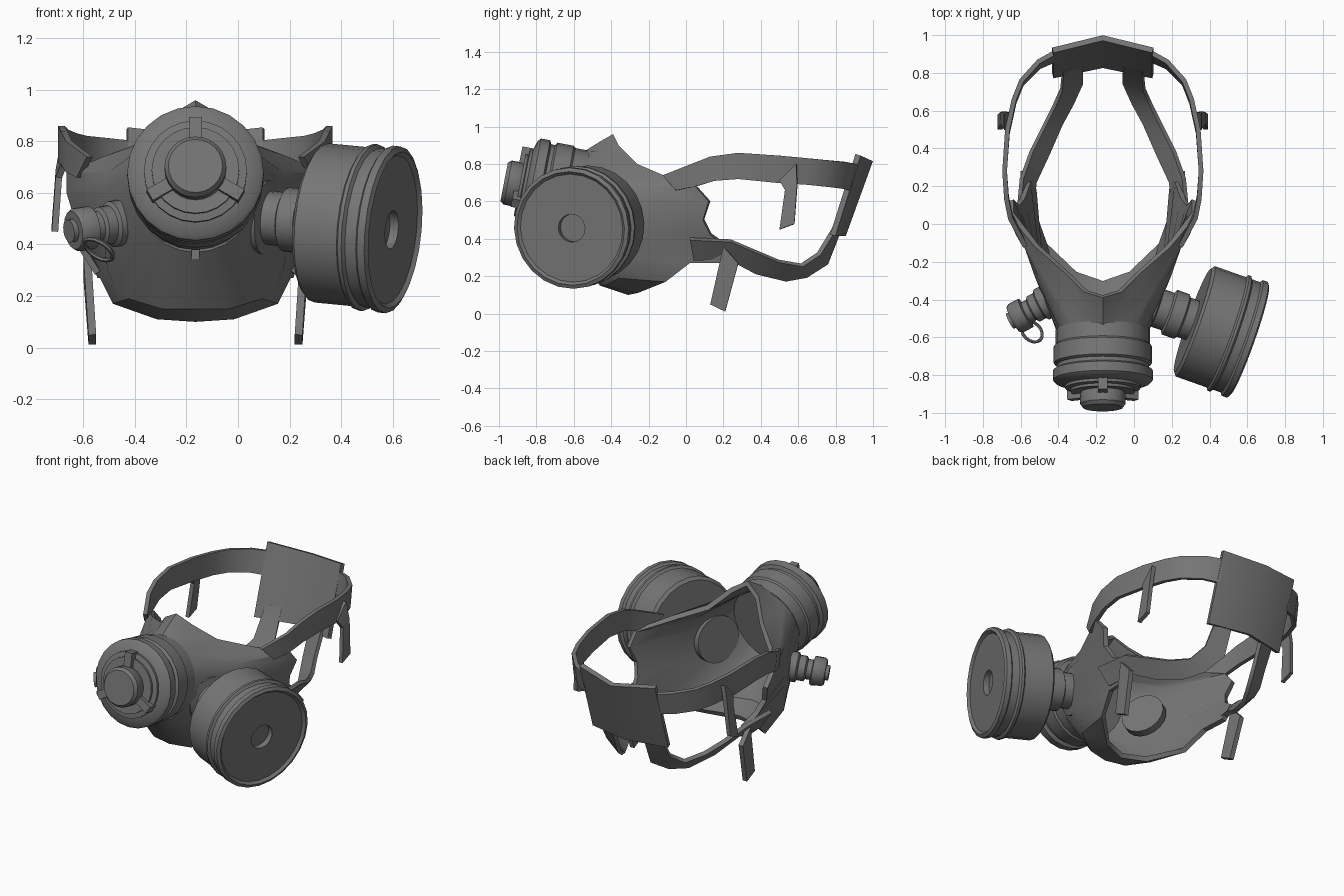
import bpy, bmesh, math
from mathutils import Vector, Matrix

if "Cube" in bpy.data.objects:
    bpy.data.objects.remove(bpy.data.objects["Cube"])

MID = -0.165          # symmetry plane of the face piece
made = []

rubber = bpy.data.materials.new("dark_grey_rubber")
rubber.use_nodes = True
GREY = (0.18, 0.18, 0.18, 1)
rubber.diffuse_color = GREY
rubber.node_tree.nodes["Principled BSDF"].inputs["Base Color"].default_value = GREY


def add(name, bm, matrix=Matrix()):
    me = bpy.data.meshes.new(name)
    bm.to_mesh(me)
    bm.free()
    me.materials.append(rubber)
    ob = bpy.data.objects.new(name, me)
    ob.matrix_world = matrix
    bpy.context.collection.objects.link(ob)
    made.append(ob)
    return ob


def loft(name, rows, thickness, offset):
    """Skin rows of points, mirror them over the middle and thicken."""
    bm = bmesh.new()
    grid = [[bm.verts.new(p) for p in row] for row in rows]
    for a, b in zip(grid, grid[1:]):
        for i in range(len(a) - 1):
            bm.faces.new((a[i], a[i + 1], b[i + 1], b[i]))
    ob = add(name, bm, Matrix.Translation((MID, 0, 0)))
    mirror = ob.modifiers.new("mirror", 'MIRROR')
    mirror.use_clip = True
    solid = ob.modifiers.new("thickness", 'SOLIDIFY')
    solid.thickness, solid.offset = thickness, offset
    return ob


def strap(name, pairs, thickness=0.025):
    return loft(name, [(p[:3], p[3:]) for p in pairs], thickness, 0)


def frame(origin, axis):
    turn = Vector(axis).to_track_quat('Z', 'Y').to_matrix().to_4x4()
    return Matrix.Translation(origin) @ turn


def lathe(name, profile, matrix, sides=24):
    """Spin (radius, distance) points about the local z axis."""
    bm = bmesh.new()
    verts = [bm.verts.new((r, 0, t)) for r, t in profile]
    edges = [bm.edges.new(e) for e in zip(verts, verts[1:])]
    bmesh.ops.spin(bm, geom=verts + edges, cent=(0, 0, 0), axis=(0, 0, 1),
                   angle=math.tau, steps=sides)
    bmesh.ops.remove_doubles(bm, verts=bm.verts, dist=0.0005)
    bmesh.ops.recalc_face_normals(bm, faces=bm.faces)
    return add(name, bm, matrix)


def box(name, size, matrix):
    bm = bmesh.new()
    bmesh.ops.create_cube(bm, size=1, matrix=Matrix.Diagonal((*size, 1)))
    return add(name, bm, matrix)


# Face piece: round front opening, body ring, then the shaped rim
body = [(0, -.46, .92), (.08, -.46, .87), (.18, -.42, .80), (.27, -.35, .73),
        (.34, -.28, .68), (.36, -.28, .60), (.36, -.28, .50), (.35, -.29, .43),
        (.35, -.28, .36), (.34, -.28, .30), (.32, -.30, .25), (.26, -.36, .19),
        (.13, -.43, .15), (0, -.46, .15)]
rim = [(0, -.39, .96), (.1, -.36, .90), (.2, -.26, .80), (.36, -.12, .74),
       (.50, .05, .68), (.50, .12, .60), (.47, .09, .50), (.44, .13, .42),
       (.41, .22, .36), (.38, .18, .27), (.37, .02, .27), (.32, -.11, .17),
       (.15, -.26, .11), (0, -.31, .10)]
front = []
for i in range(len(body)):
    a = math.pi * i / (len(body) - 1)
    front.append((.24 * math.sin(a), -.58 + .04 * math.cos(a), .62 + .25 * math.cos(a)))
loft("face_piece", [front, body, rim], 0.03, -1)

# Straps with hanging tails, and the plate behind the head
strap("upper_strap", [
    (.41, -.12, .74, .45, -.05, .66), (.49, .03, .80, .49, .05, .68),
    (.51, .13, .84, .51, .15, .71), (.52, .28, .86, .52, .28, .72),
    (.505, .5, .845, .505, .48, .70), (.47, .66, .83, .47, .64, .69),
    (.43, .76, .82, .43, .74, .68), (.34, .86, .81, .34, .83, .67),
    (.25, .91, .80, .25, .87, .66)])
strap("lower_strap", [
    (.21, .82, .50, .11, .84, .50), (.22, .71, .32, .11, .75, .27),
    (.26, .62, .26, .16, .64, .20), (.32, .50, .28, .22, .53, .18),
    (.38, .38, .33, .29, .37, .22), (.43, .24, .39, .36, .22, .30),
    (.45, .02, .40, .38, .04, .29)])
strap("upper_strap_tail", [
    (.51, .50, .71, .51, .59, .80), (.53, .53, .66, .53, .595, .69),
    (.545, .50, .45, .545, .58, .48)])
strap("lower_strap_tail", [
    (.42, .20, .36, .42, .28, .27), (.40, .13, .05, .40, .21, .012)], .03)
strap("head_plate", [
    (0, .985, .82, 0, .84, .42), (.265, .92, .85, .265, .785, .42)], .03)

# Exhaust valve on the front
valve = frame((MID, -.56, .625), (0, -.982, .19))
lathe("valve_housing", [
    (0, 0), (.25, 0), (.25, .08), (.26, .09), (.26, .18), (.245, .19),
    (.245, .21), (.265, .22), (.265, .27), (.25, .285), (.2, .30), (.2, .315),
    (.17, .32), (.17, .335), (.115, .335), (.12, .345), (.12, .40),
    (.105, .42), (0, .42)], valve)
for k in range(3):
    arm = Matrix.Rotation(math.radians(90 + 120 * k), 4, 'Z')
    # Align the first arm with the upward direction
    up = (valve.to_3x3().inverted() @ Vector((0, 0, 1)))
    start = Matrix.Rotation(math.atan2(up.y, up.x) - math.pi / 2, 4, 'Z')
    box("valve_arm", (.11, .05, .10),
        valve @ start @ arm @ Matrix.Translation((.15, 0, .31)))
box("valve_clip", (.03, .06, .04), Matrix.Translation((MID, -.6, .36)))

# Filter canister and its neck
canister = frame((.31, -.51, .485), (.93, -.33, -.09))
lathe("filter_canister", [
    (0, 0), (.29, 0), (.31, .015), (.31, .19), (.325, .20), (.325, .215),
    (.31, .225), (.31, .27), (.325, .28), (.325, .31), (.305, .32), (.29, .305),
    (.075, .305), (.075, .27), (0, .27)], canister)
lathe("filter_neck", [
    (0, -.26), (.145, -.26), (.145, -.21), (.105, -.20), (.105, -.14),
    (.125, -.13), (.125, -.06), (.11, -.05), (.11, .005), (0, .005)], canister)

# Side port with its cap and tether loop
port = frame((-.42, -.39, .49), (-.87, -.46, -.14))
lathe("side_port", [
    (0, -.06), (.13, -.06), (.13, -.01), (.09, 0), (.09, .08), (.075, .09),
    (.075, .13), (.06, .14), (.06, .17), (.085, .175), (.085, .235),
    (.075, .25), (.045, .25), (.045, .27), (0, .27)], port, 18)
loop = [(.062 + .009 * math.cos(a), .009 * math.sin(a))
        for a in (math.tau * i / 6 for i in range(7))]
lathe("cap_tether", loop, frame((-.54, -.57, .38), (.5, .5, .8)), 16)

# Bake modifiers and shade with sharp edges kept
bpy.ops.object.select_all(action='DESELECT')
for ob in made:
    ob.select_set(True)
bpy.context.view_layer.objects.active = made[0]
bpy.ops.object.convert(target='MESH')
bpy.ops.object.shade_smooth_by_angle(angle=math.radians(35))
